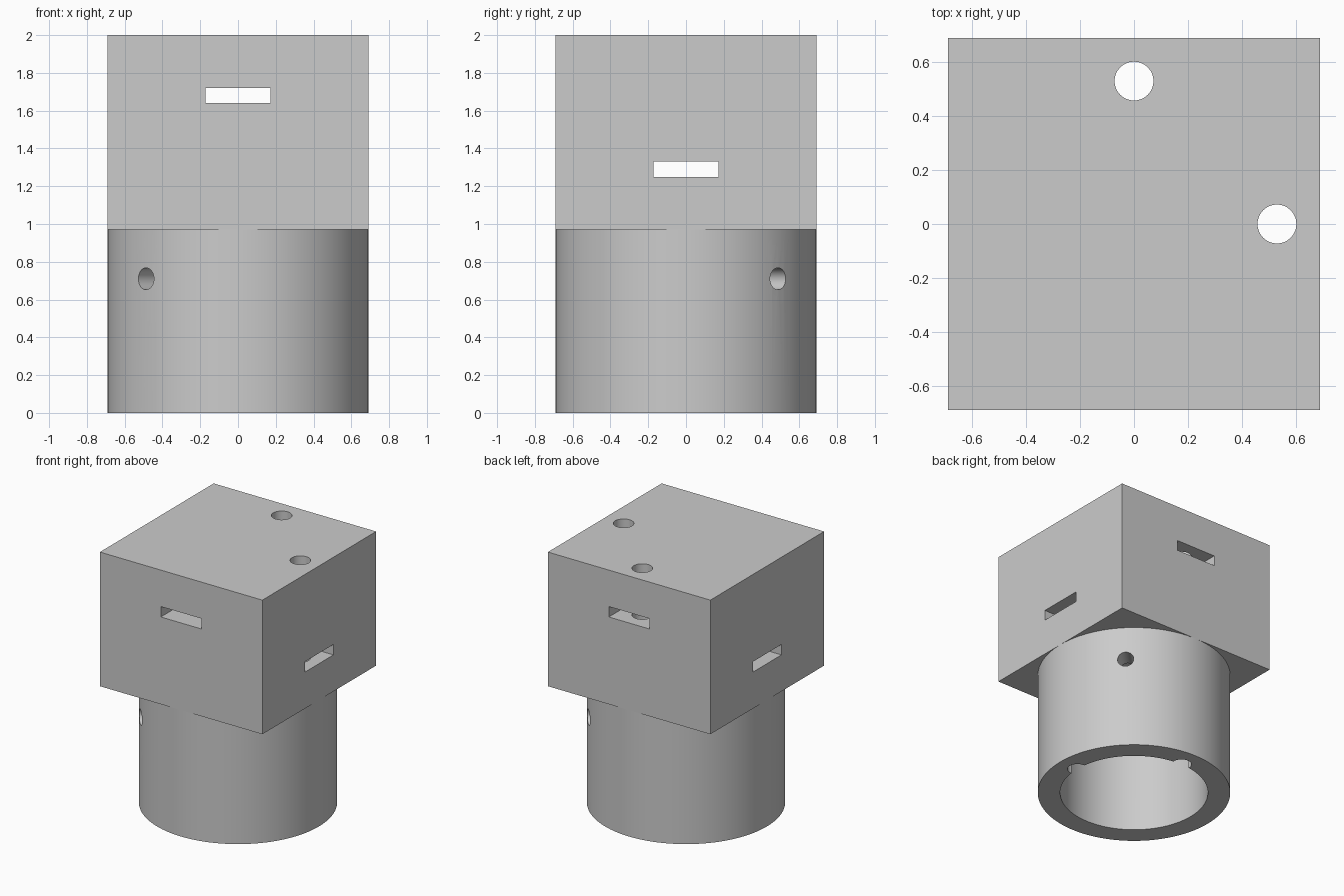
import bpy
import math

default = bpy.data.objects.get("Cube")
if default:
    bpy.data.objects.remove(default, do_unlink=True)

HALF = 0.69       # half width of block, outer radius of collar
SEAM = 0.97       # height where block meets collar
BORE = 0.53       # inner radius of collar
TOP = 2.0

grey = bpy.data.materials.new("light grey")
grey.use_nodes = True
colour = (0.6, 0.6, 0.6, 1)
grey.diffuse_color = colour
grey.node_tree.nodes["Principled BSDF"].inputs["Base Color"].default_value = colour


def finish(name):
    ob = bpy.context.object
    ob.name = name
    ob.data.materials.append(grey)
    bpy.ops.object.transform_apply(location=True, rotation=True, scale=True)
    return ob


def box(name, size, centre):
    bpy.ops.mesh.primitive_cube_add(size=1, location=centre)
    bpy.context.object.scale = size
    return finish(name)


def rod(name, radius, length, centre, rotation=(0, 0, 0), sides=48):
    bpy.ops.mesh.primitive_cylinder_add(vertices=sides, radius=radius, depth=length,
                                        location=centre, rotation=rotation)
    return finish(name)


def carve(target, cutters):
    """Subtract every cutter, bake the result and smooth the round faces."""
    bpy.ops.object.select_all(action='DESELECT')
    target.select_set(True)
    bpy.context.view_layer.objects.active = target
    for cutter in cutters:
        cutter.hide_render = True
        mod = target.modifiers.new("cut", 'BOOLEAN')
        mod.operation = 'DIFFERENCE'
        mod.solver = 'EXACT'
        mod.object = cutter
        bpy.ops.object.modifier_apply(modifier=mod.name)
    bpy.ops.object.shade_smooth_by_angle(angle=math.radians(30))


# Square housing block and the round collar below it
block = box("housing_block", (2 * HALF, 2 * HALF, TOP - SEAM), (0, 0, (TOP + SEAM) / 2))
collar = rod("socket_collar", HALF, SEAM, (0, 0, SEAM / 2), sides=96)

# Vertical wire holes, running through block and collar wall
wire_holes = [rod("wire_hole_cutter", 0.072, 3, (x, y, 1))
              for x, y in ((BORE, 0), (0, BORE))]

# Strap slots, one through each pair of opposite block sides
slots = [box("upper_slot_cutter", (0.345, 3, 0.08), (0, 0, 1.68)),
         box("lower_slot_cutter", (3, 0.345, 0.08), (0, 0, 1.29))]

# Collar bore and the diagonal pin hole across it
bore = rod("bore_cutter", BORE, 2, (0, 0, 0.5), sides=96)
pin_hole = rod("pin_hole_cutter", 0.058, 3, (0, 0, 0.71),
               (math.pi / 2, 0, -math.pi / 4))

carve(block, wire_holes + slots)
carve(collar, [bore] + wire_holes + [pin_hole])

for cutter in wire_holes + slots + [bore, pin_hole]:
    bpy.data.objects.remove(cutter, do_unlink=True)
